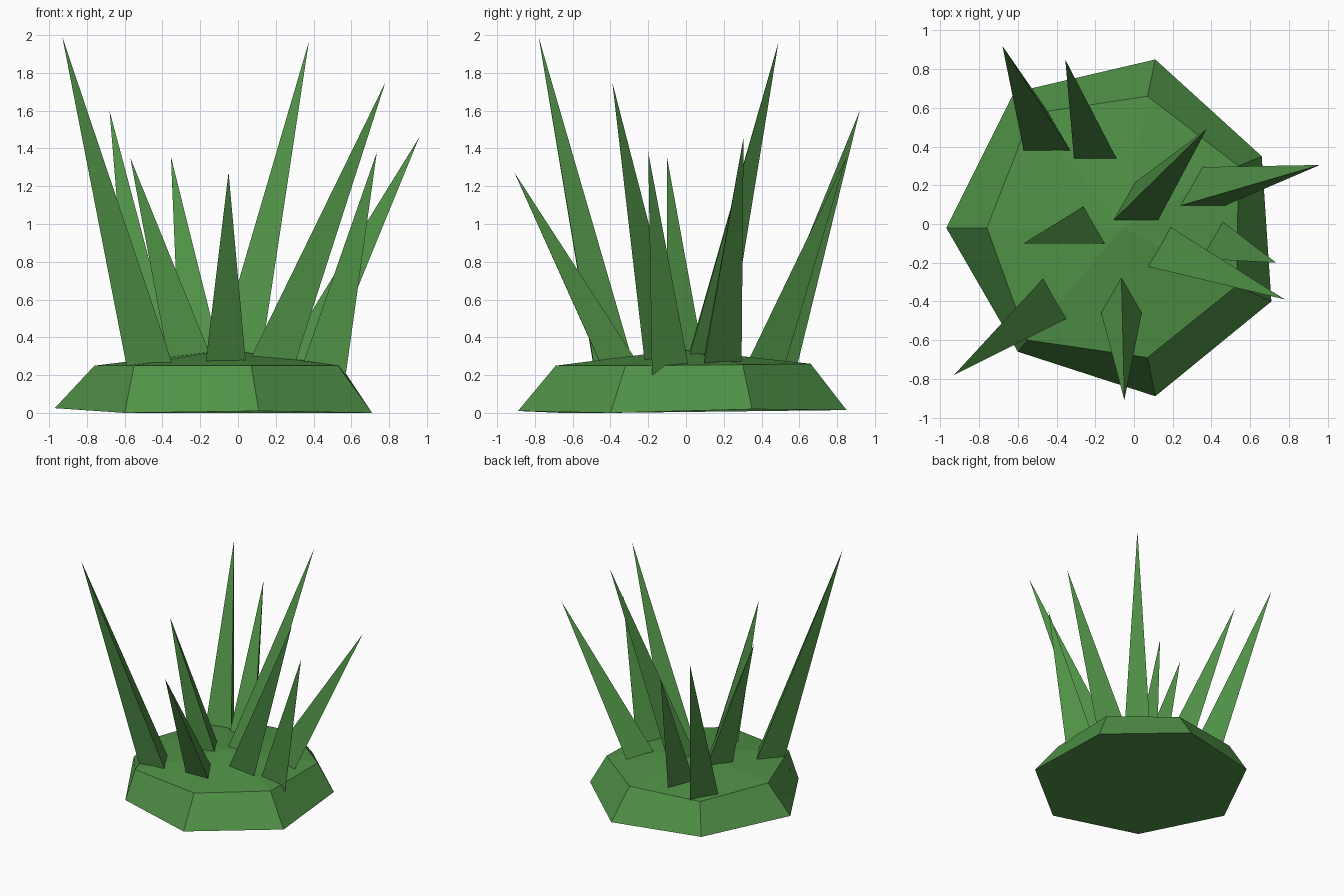
import bpy
import bmesh
from mathutils import Vector
from mathutils.bvhtree import BVHTree

cube = bpy.data.objects.get("Cube")
if cube:
    bpy.data.objects.remove(cube, do_unlink=True)

green = bpy.data.materials.new("leaf_green")
green.use_nodes = True
colour = (0.08, 0.285, 0.062, 1)
green.diffuse_color = colour
shader = next(n for n in green.node_tree.nodes if n.type == 'BSDF_PRINCIPLED')
shader.inputs["Base Color"].default_value = colour


def finish(bm, name):
    """Turn a bmesh into a flat-shaded green object."""
    bmesh.ops.recalc_face_normals(bm, faces=bm.faces)
    mesh = bpy.data.meshes.new(name)
    bm.to_mesh(mesh)
    mesh.materials.append(green)
    obj = bpy.data.objects.new(name, mesh)
    bpy.context.collection.objects.link(obj)
    return obj


def fan(bm, ring, tip):
    """Join each edge of a ring to one point."""
    for a, b in zip(ring, ring[1:] + ring[:1]):
        bm.faces.new((a, b, tip))


# Seven-sided mound with sloping sides and a low peak
foot = [(-.97, -.02, .025), (-.60, -.66, 0), (.11, -.89, .01), (.71, -.40, 0),
        (.66, .35, .02), (.11, .85, .015), (-.62, .68, .02)]
rim = [(-.76, -.02, .25), (-.55, -.60, .25), (.07, -.69, .25), (.53, -.32, .25),
       (.54, .30, .255), (.07, .66, .26), (-.53, .57, .255)]
bm = bmesh.new()
low = [bm.verts.new(p) for p in foot]
high = [bm.verts.new(p) for p in rim]
for i in range(len(low)):
    j = (i + 1) % len(low)
    bm.faces.new((low[i], low[j], high[j], high[i]))
fan(bm, high, bm.verts.new((-.06, -.02, .335)))
bm.faces.new(low[::-1])
finish(bm, "mound")
ground = BVHTree.FromBMesh(bm)
bm.free()


def spike(name, x, y, width, tip):
    """Three-sided spike; x, y is the middle of its front base edge."""
    bm = bmesh.new()
    base = []
    for px, py in ((x - width / 2, y), (x + width / 2, y), (x, y + width * .866)):
        hit = ground.ray_cast(Vector((px, py, 1)), Vector((0, 0, -1)))[0]
        base.append(bm.verts.new(hit))
    fan(bm, base, bm.verts.new(tip))
    bm.faces.new(base[::-1])
    finish(bm, name)
    bm.free()


# Spikes leaning outwards
spike("front_right_spike", -.47, -.49, .24, (-.93, -.78, 1.99))
spike("back_right_spike", -.45, .38, .24, (-.68, .92, 1.60))
spike("back_spike", -.20, .338, .22, (-.355, .85, 1.355))
spike("right_spike", -.262, -.10, .22, (-.57, -.10, 1.35))
spike("middle_spike", .01, .02, .23, (.375, .49, 1.965))
spike("back_left_spike", .355, .095, .23, (.96, .305, 1.46))
spike("front_left_spike", .19, -.22, .235, (.78, -.39, 1.75))
spike("left_spike", .46, -.18, .22, (.735, -.20, 1.38))
spike("front_spike", -.065, -.46, .21, (-.05, -.91, 1.275))
